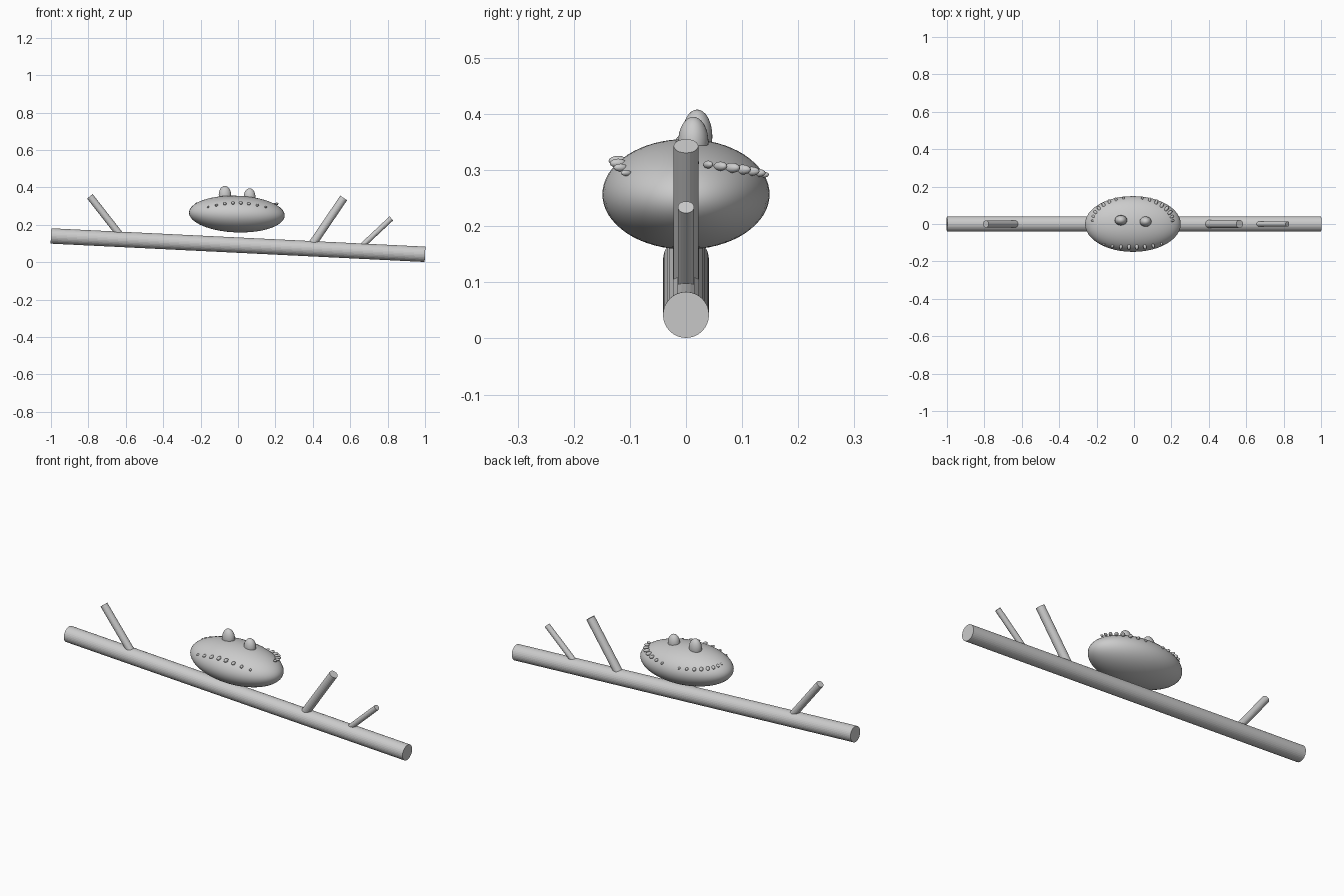
import bpy
from math import sin, cos, radians, sqrt
from mathutils import Vector

if "Cube" in bpy.data.objects:
    bpy.data.objects.remove(bpy.data.objects["Cube"])


def rod(name, a, b, r, sides=32):
    # closed cylinder between two points
    a, b = Vector(a), Vector(b)
    d = b - a
    bpy.ops.mesh.primitive_cylinder_add(vertices=sides, radius=r, depth=d.length, location=(a + b) / 2)
    o = bpy.context.object
    o.name = name
    o.rotation_euler = d.to_track_quat('Z', 'Y').to_euler()
    return o


def ellipsoid(name, loc, size, segs, rings, rot=(0, 0, 0)):
    bpy.ops.mesh.primitive_uv_sphere_add(segments=segs, ring_count=rings, radius=1, location=loc, rotation=rot)
    o = bpy.context.object
    o.name = name
    o.scale = size
    return o


# sloping branch
rod("branch", (-1, 0, 0.14), (1, 0, 0.042), 0.041)

# side twigs
rod("left_twig", (-0.62, 0, 0.132), (-0.792, 0, 0.352), 0.019, 20)
rod("right_twig", (0.39, 0, 0.085), (0.565, 0, 0.343), 0.022, 20)
rod("small_right_twig", (0.65, 0, 0.075), (0.82, 0, 0.234), 0.0145, 20)

# rounded body resting above the branch
C = Vector((-0.006, 0, 0.257))
R = Vector((0.256, 0.149, 0.098))
TILT = radians(2)
body = ellipsoid("body", C, R, 48, 32, (0, TILT, 0))
bpy.ops.object.shade_smooth_by_angle()

# two domes on top
for name, loc, size in (("left_dome", (-0.07, 0.02, 0.36), (0.033, 0.027, 0.048)),
                        ("right_dome", (0.062, 0.013, 0.35), (0.031, 0.027, 0.045))):
    ellipsoid(name, loc, size, 32, 16)
    bpy.ops.object.shade_smooth_by_angle()


def bump_row(name, start, end, z_fn, count):
    # small radial bumps seated on the body surface
    for i in range(count):
        f = i / (count - 1)
        t = radians(start + (end - start) * f)
        z = z_fn(f)
        rho = sqrt(1 - (z / R.z) ** 2)
        p = C + Vector((R.x * rho * cos(t), R.y * rho * sin(t), z))
        n = Vector((cos(t) / R.x, sin(t) / R.y, 0)).normalized()
        s = 0.6 + 0.4 * sin(f * 3.1416)
        q = n.to_track_quat('X', 'Z').to_euler()
        ellipsoid(name, p + Vector((0, 0, 0.003)), (0.017 * s, 0.0095 * s, 0.009 * s), 12, 8, q)
        bpy.ops.object.shade_smooth_by_angle()


bump_row("front_bump", -130, -50, lambda f: 0.035 + 0.022 * sin(f * 3.1416), 8)
bump_row("right_bump", 8, 78, lambda f: 0.053 - 0.021 * f, 8)
bump_row("left_bump", 172, 102, lambda f: 0.053 - 0.021 * f, 8)
